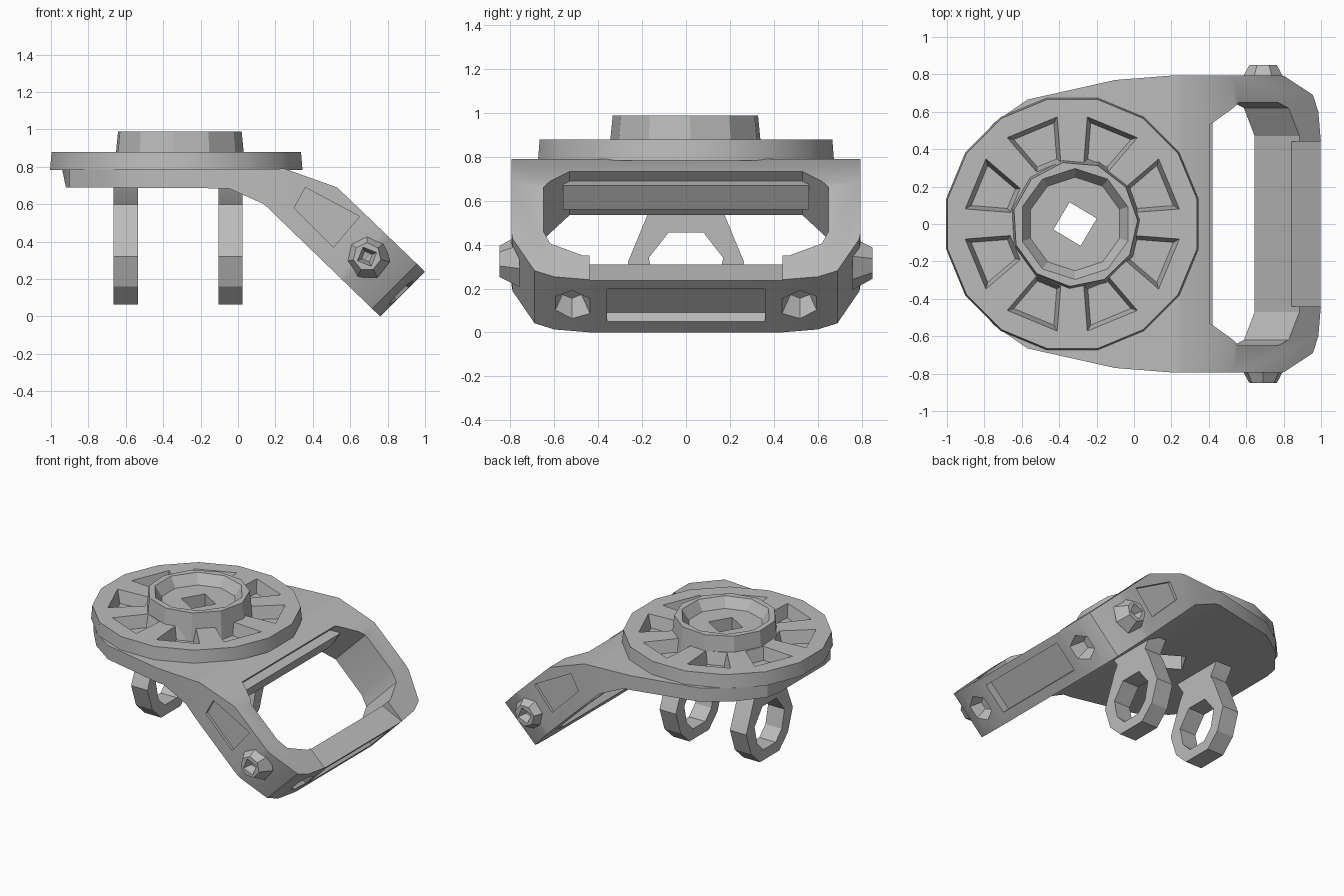
import bpy, bmesh, math
from mathutils import Matrix, Vector

cube = bpy.data.objects.get("Cube")
if cube:
    bpy.data.objects.remove(cube, do_unlink=True)

grey = bpy.data.materials.new("plain grey")
grey.use_nodes = True
grey.diffuse_color = (0.5, 0.5, 0.5, 1)
grey.node_tree.nodes["Principled BSDF"].inputs["Base Color"].default_value = (0.5, 0.5, 0.5, 1)


def finish(bm, name):
    bmesh.ops.recalc_face_normals(bm, faces=bm.faces)
    mesh = bpy.data.meshes.new(name)
    bm.to_mesh(mesh)
    bm.free()
    mesh.materials.append(grey)
    ob = bpy.data.objects.new(name, mesh)
    bpy.context.collection.objects.link(ob)
    return ob


def prism(name, pts, low, high, frame, taper=1.0):
    """Extrude a 2D outline along the third axis of a frame."""
    bm = bmesh.new()
    c = sum((Vector(p) for p in pts), Vector((0, 0))) / len(pts)
    rings = []
    for h, k in ((low, taper), (high, 1.0)):
        flat = [c + (Vector(p) - c) * k for p in pts]
        rings.append([bm.verts.new(frame @ Vector((p.x, p.y, h))) for p in flat])
    bm.faces.new(rings[0])
    bm.faces.new(rings[1])
    for i in range(len(pts)):
        j = (i + 1) % len(pts)
        bm.faces.new((rings[0][i], rings[0][j], rings[1][j], rings[1][i]))
    return finish(bm, name)


def cone(name, sides, r1, r2, low, high, frame, turn=0.0):
    bm = bmesh.new()
    bmesh.ops.create_cone(bm, cap_ends=True, segments=sides, radius1=r1, radius2=r2, depth=high - low,
                          matrix=frame @ Matrix.Translation((0, 0, (low + high) / 2))
                          @ Matrix.Rotation(turn, 4, 'Z'))
    return finish(bm, name)


def boolean(ob, cutter, mode='DIFFERENCE'):
    mod = ob.modifiers.new("cut", 'BOOLEAN')
    mod.operation, mod.solver, mod.object = mode, 'EXACT', cutter
    bpy.context.view_layer.objects.active = ob
    bpy.ops.object.modifier_apply(modifier=mod.name)
    bpy.data.objects.remove(cutter, do_unlink=True)


def axes(x, y, z, origin=(0, 0, 0)):
    m = Matrix((x, y, z)).transposed().to_4x4()
    m.translation = origin
    return m


def mirrored(half):
    """Outline symmetric about its first axis, from its positive half."""
    return half + [(a, -b) for a, b in reversed(half)]


def both(half):
    """Outline symmetric about its second axis, from its positive half."""
    return half + [(-a, b) for a, b in reversed(half)]


k = math.sqrt(0.5)
flat = Matrix.Identity(4)
side = axes((1, 0, 0), (0, 0, 1), (0, -1, 0))             # x, z, then -y
across = axes((0, 1, 0), (0, 0, 1), (1, 0, 0))            # y, z, then x
arm = axes((k, 0, -k), (0, 1, 0), (k, 0, k), (0.88, 0, 0.12))   # down the arm, y, arm normal
end = axes((0, 1, 0), (k, 0, k), (k, 0, -k), (0.88, 0, 0.12))   # y, arm normal, outward

# Body: bent side profile trimmed by the rounded plan and the chamfered end
body = prism("body", [(-0.94, 0.785), (0.25, 0.79), (0.53, 0.69), (1.0, 0.24), (0.76, 0),
                      (0.14, 0.6), (-0.05, 0.685), (-0.92, 0.69)], -0.82, 0.82, side)
plan = [(-0.94, 0.15), (-0.9, 0.36), (-0.75, 0.54), (-0.57, 0.665), (-0.1, 0.77), (0.22, 0.795), (1.2, 0.795)]
boolean(body, prism("plan_trim", mirrored(plan), -0.2, 1.2, flat), 'INTERSECT')
trim = [(-2.5, 1), (-0.5, 0.82), (-0.27, 0.79), (-0.06, 0.69), (-0.02, 0.6), (0.0, 0.43)]
boolean(body, prism("end_trim", mirrored(trim), -1.5, 1.5, arm), 'INTERSECT')

# Opening that leaves the grip bar, whose top slopes more gently than the corners
opening = [(-0.77, 0.53), (-0.61, 0.65), (-0.32, 0.65), (-0.24, 0.62), (-0.16, 0.47)]
boolean(body, prism("opening", mirrored(opening), -0.4, 0.4, arm))
boolean(body, prism("grip_slope", [(1.0, 0.235), (0.83, 0.315), (0.7, 0.38), (0.8, 0.55), (1.1, 0.5)],
                    -0.44, 0.44, side))

# Cross beam at the upper edge of the opening
prism("cross_beam", [(0.19, 0.56), (0.35, 0.56), (0.42, 0.67), (0.33, 0.7)], -0.56, 0.56, side)

# Recess along the grip end and screw pockets beside it
boolean(body, prism("grip_recess", [(-0.36, -0.1), (0.36, -0.1), (0.36, 0.11), (-0.36, 0.11)], -0.06, 0.1, end))
for s in (-1, 1):
    pocket = end @ Matrix.Translation((0.52 * s, 0, 0))
    boolean(body, cone("pocket", 6, 0.05, 0.1, -0.1, 0.01, pocket))

# Side panels and hollow screw bosses
panel = [(0.36, 0.69), (0.30, 0.58), (0.51, 0.37), (0.65, 0.535)]
for s, label in ((-1, "right"), (1, "left")):
    low, high = sorted((0.775 * -s, 0.9 * -s))
    boolean(body, prism("panel", panel, low, high, side))
    out = axes((1, 0, 0), (0, 0, -s), (0, s, 0), (0.69, 0, 0.32))
    boss = cone(label + "_boss", 7, 0.125, 0.075, 0.76, 0.85, out)
    boolean(boss, cone("boss_hollow", 4, 0.03, 0.06, 0.79, 0.86, out, 0.4))

# Ring legs with flared necks under the plate
ring = [(0.21, 0.72), (0.2, 0.69), (0.14, 0.6), (0.17, 0.55), (0.265, 0.32), (0.21, 0.16), (0.11, 0.065)]
hole = [(0.08, 0.455), (0.17, 0.34), (0.14, 0.21), (0.07, 0.14)]
for x, label in ((-0.6, "outer"), (-0.04, "inner")):
    leg = prism(label + "_ring_leg", both(ring), x - 0.065, x + 0.065, across)
    boolean(leg, prism("ring_hole", both(hole), x - 0.2, x + 0.2, across))

# Wheel disc with eight wedge windows
centre = Matrix.Translation((-0.33, 0, 0))
disc = cone("disc", 16, 0.688, 0.68, 0.783, 0.88, centre, math.pi / 16)
wedge = [(0.33, 0.07), (0.56, 0.145)]
for i in range(8):
    turn = Matrix.Rotation((i + 0.5) * math.pi / 4, 4, 'Z')
    boolean(disc, prism("window", mirrored(wedge), 0.792, 0.881, centre @ turn, 0.8))

# Raised hub cup
hub_centre = Matrix.Translation((-0.315, 0, 0))
hub = cone("hub", 11, 0.355, 0.335, 0.79, 0.99, hub_centre, 0.2)
boolean(hub, cone("cup", 10, 0.25, 0.3, 0.92, 0.995, hub_centre))

# Square bore through hub, disc and body
for ob in (hub, disc, body):
    boolean(ob, cone("bore", 4, 0.12, 0.12, 0.5, 1.1, hub_centre, 0.25))

for ob in list(bpy.context.collection.objects):
    if ob.type == 'MESH' and ob.data.materials and ob.data.materials[0] == grey:
        bpy.ops.object.select_all(action='DESELECT')
        ob.select_set(True)
        bpy.context.view_layer.objects.active = ob
        bpy.ops.object.shade_smooth_by_angle(angle=math.radians(25))
